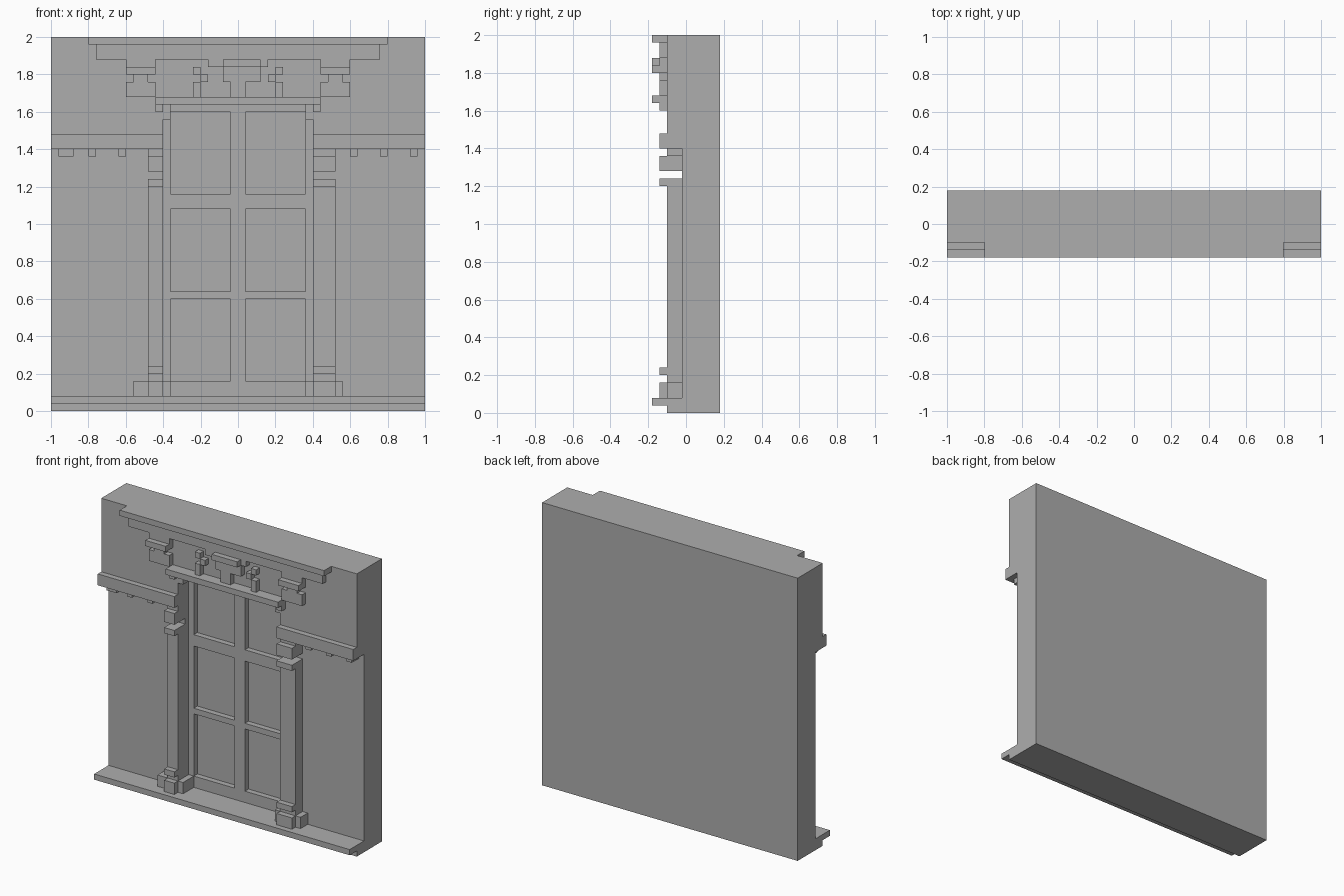
import bpy
import bmesh

cube = bpy.data.objects.get("Cube")
if cube:
    bpy.data.objects.remove(cube, do_unlink=True)

# One stone colour
stone = bpy.data.materials.new("grey_stone")
stone.use_nodes = True
grey = (0.42, 0.42, 0.42, 1)
stone.diffuse_color = grey
stone.node_tree.nodes["Principled BSDF"].inputs["Base Color"].default_value = grey

BACK, RECESS, FRAME, WALL = 0.18, 0.06, 0.02, -0.02
UPPER, MID, OUTER = -0.10, -0.14, -0.18   # stepped front planes


def finish(name, bm):
    bmesh.ops.recalc_face_normals(bm, faces=bm.faces)
    mesh = bpy.data.meshes.new(name)
    bm.to_mesh(mesh)
    bm.free()
    mesh.materials.append(stone)
    obj = bpy.data.objects.new(name, mesh)
    bpy.context.collection.objects.link(obj)
    return obj


def boxes(name, items):
    """Each item: x range, z range, front y, back y."""
    bm = bmesh.new()
    for x0, x1, z0, z1, front, back in items:
        verts = bmesh.ops.create_cube(bm, size=1)["verts"]
        for v in verts:
            v.co = (x1 if v.co.x > 0 else x0,
                    back if v.co.y > 0 else front,
                    z1 if v.co.z > 0 else z0)
    return finish(name, bm)


def extrude_x(name, profile, x0, x1):
    bm = bmesh.new()
    face = bm.faces.new([bm.verts.new((x0, y, z)) for y, z in profile])
    moved = bmesh.ops.extrude_face_region(bm, geom=[face])["geom"]
    for v in moved:
        if isinstance(v, bmesh.types.BMVert):
            v.co.x = x1
    return finish(name, bm)


def span(side, inner, outer):
    return tuple(sorted((side * inner, side * outer)))


# Wall wings with plinth and cornice, sill and header around the doorway
plinth = [(BACK, 0), (UPPER, 0), (UPPER, 0.04), (OUTER, 0.04), (OUTER, 0.08)]
wing = plinth + [(WALL, 0.08), (WALL, 1.4), (MID, 1.4), (MID, 1.48),
                 (UPPER, 1.48), (UPPER, 2), (BACK, 2)]
extrude_x("right_wall", wing, -1, -0.4)
extrude_x("left_wall", wing, 0.4, 1)
extrude_x("door_sill", plinth + [(BACK, 0.08)], -0.4, 0.4)
boxes("header_wall", [(-0.4, 0.4, 1.64, 2, UPPER, BACK)])

# Door: back panel, stiles and rails
boxes("door_panel", [(-0.4, 0.4, 0.08, 1.64, RECESS, BACK)])
stiles = [(x0, x1, 0.08, 1.64, FRAME, RECESS)
          for x0, x1 in ((-0.4, -0.36), (-0.04, 0.04), (0.36, 0.4))]
rails = [(x0, x0 + 0.32, z0, z1, FRAME, RECESS)
         for x0 in (-0.36, 0.04)
         for z0, z1 in ((0.08, 0.16), (0.6, 0.64), (1.08, 1.16), (1.6, 1.64))]
boxes("door_frame", stiles + rails)

# Columns, with the left one wider
for label, side, edge in (("right", -1, 0.48), ("left", 1, 0.52)):
    shaft = span(side, 0.4, edge)
    boxes(label + "_column", [
        (*shaft, 0.16, 1.2, UPPER, WALL),
        (*shaft, 0.2, 0.24, MID, UPPER),
        (*shaft, 1.2, 1.24, MID, WALL)])
    boxes(label + "_column_base", [
        (*span(side, 0.4, 0.56), 0.08, 0.16, UPPER, WALL),
        (*span(side, 0.36, 0.4), 0.08, 0.16, UPPER, FRAME),
        (*shaft, 0.08, 0.16, MID, UPPER)])
    boxes(label + "_impost", [
        (*shaft, 1.28, 1.36, MID, WALL),
        (*shaft, 1.36, 1.4, UPPER, WALL)])

    # Bracket under the top moulding
    wide = span(side, 0.44, 0.6)
    boxes(label + "_bracket", [
        (*wide, 1.84, 1.88, MID, UPPER),
        (*wide, 1.8, 1.84, OUTER, UPPER),
        (*span(side, 0.48, 0.56), 1.76, 1.8, MID, UPPER),
        (*wide, 1.68, 1.76, MID, UPPER)])

    # Stepped scroll beside the keystone
    tip = span(side, 0.2, 0.24)
    boxes(label + "_scroll", [
        (*tip, 1.8, 1.84, MID, UPPER),
        (*span(side, 0.16, 0.2), 1.76, 1.8, MID, UPPER),
        (*tip, 1.68, 1.76, MID, UPPER)])

    # Lintel stop and doorway corner
    boxes(label + "_lintel_stop", [
        (*span(side, 0.4, 0.44), 1.6, 1.64, MID, UPPER),
        (*span(side, 0.36, 0.4), 1.56, 1.64, UPPER, FRAME)])

# Dentils under the cornice
dentils = ((-0.96, -0.88), (-0.8, -0.76), (-0.64, -0.6),
           (0.6, 0.64), (0.76, 0.8), (0.92, 0.96))
boxes("dentils", [(*d, 1.36, 1.4, UPPER, WALL) for d in dentils])

# Lintel, keystone and top moulding
boxes("lintel", [(-0.44, 0.44, 1.64, 1.68, OUTER, UPPER)])
boxes("keystone", [
    (-0.16, 0.16, 1.84, 1.88, MID, UPPER),
    (-0.08, 0.12, 1.84, 1.88, OUTER, MID),
    (-0.08, 0.12, 1.76, 1.84, MID, UPPER),
    (-0.04, 0.04, 1.68, 1.76, MID, UPPER)])
boxes("top_moulding", [
    (-0.76, 0.76, 1.88, 1.96, MID, UPPER),
    (-0.8, 0.8, 1.96, 2, OUTER, UPPER)])
